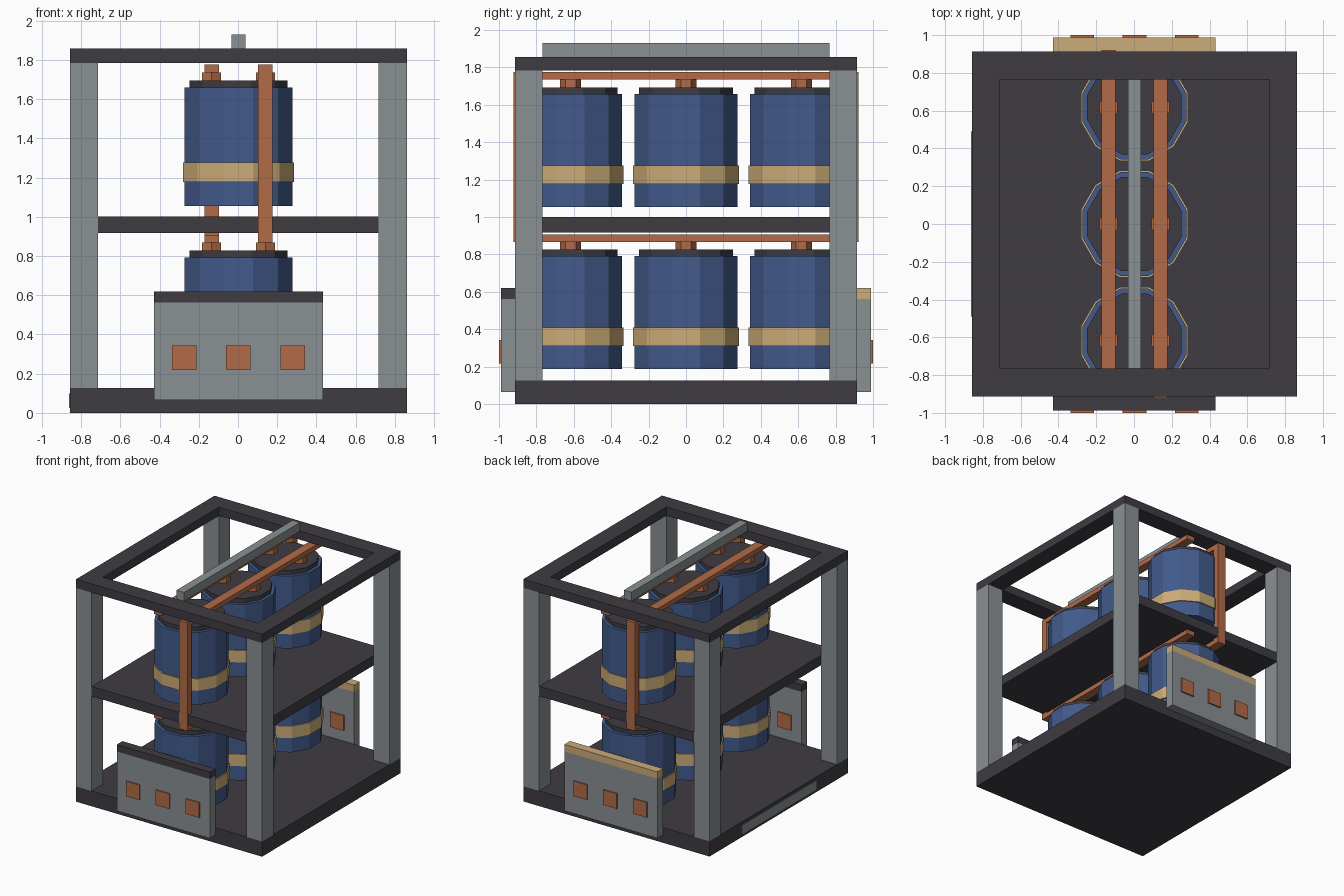
import bpy, bmesh, math

if "Cube" in bpy.data.objects:
    bpy.data.objects.remove(bpy.data.objects["Cube"])

CX = 0.0025  # frame centre: the thin side plate sticks out on -x


def material(name, rgb):
    m = bpy.data.materials.new(name)
    lin = [((c / 255 + 0.055) / 1.055) ** 2.4 for c in rgb]
    m.diffuse_color = (*lin, 1)
    m.use_nodes = True
    m.node_tree.nodes["Principled BSDF"].inputs["Base Color"].default_value = m.diffuse_color
    return m


DARK = material("charcoal", (62, 60, 66))
GREY = material("steel_grey", (138, 144, 147))
BLUE = material("cell_blue", (66, 91, 140))
TAN = material("tan", (203, 172, 120))
COPPER = material("copper", (178, 107, 72))


def finish(name, bm, mat):
    bmesh.ops.recalc_face_normals(bm, faces=bm.faces)
    me = bpy.data.meshes.new(name)
    bm.to_mesh(me)
    bm.free()
    me.materials.append(mat)
    ob = bpy.data.objects.new(name, me)
    bpy.context.collection.objects.link(ob)
    return ob


def box(name, x, y, z, mat):
    """Box from (min, max) ranges; x is relative to the frame centre."""
    bm = bmesh.new()
    bmesh.ops.create_cube(bm, size=1)
    for v in bm.verts:
        v.co = [r[0] + (c + 0.5) * (r[1] - r[0]) for c, r in zip(v.co, (x, y, z))]
        v.co.x += CX
    return finish(name, bm, mat)


def prism(name, x, y, z, apothem, sides, mat):
    """Upright prism with a flat side facing +x."""
    bm = bmesh.new()
    r = apothem / math.cos(math.pi / sides)
    ring = [bm.verts.new((CX + x + r * math.cos((i + 0.5) * math.tau / sides),
                          y + r * math.sin((i + 0.5) * math.tau / sides), z[0]))
            for i in range(sides)]
    base = bm.faces.new(ring)
    ext = bmesh.ops.extrude_face_region(bm, geom=[base], use_keep_orig=True)
    for v in ext["geom"]:
        if isinstance(v, bmesh.types.BMVert):
            v.co.z = z[1]
    return finish(name, bm, mat)


def ring_frame(name, outer, inner, z, mat):
    """Rectangular frame with an open middle."""
    bm = bmesh.new()
    loops = []
    for (hx, hy), h in ((outer, z[0]), (outer, z[1]), (inner, z[1]), (inner, z[0])):
        loops.append([bm.verts.new((CX + sx * hx, sy * hy, h))
                      for sx, sy in ((-1, -1), (1, -1), (1, 1), (-1, 1))])
    for a in range(4):
        p, q = loops[a], loops[(a + 1) % 4]
        for i in range(4):
            j = (i + 1) % 4
            bm.faces.new((p[i], p[j], q[j], q[i]))
    return finish(name, bm, mat)


# Frame: base, shelf, top ring, posts, top rail
HX, HY, IX, IY = 0.86, 0.914, 0.715, 0.766
box("base_plate", (-HX, HX), (-HY, HY), (0, 0.127), DARK)
box("middle_shelf", (-IX, IX), (-HY, HY), (0.918, 1.0), DARK)
ring_frame("top_frame", (HX, HY), (IX, IY), (1.785, 1.857), DARK)
for sx in (-1, 1):
    for sy in (-1, 1):
        box("corner_post", sorted((sx * IX, sx * HX)), sorted((sy * IY, sy * HY)),
            (0.127, 1.785), GREY)
box("top_rail", (-0.035, 0.035), (-IY, IY), (1.857, 1.93), GREY)
box("side_plate", (-HX - 0.005, -HX), (-0.49, 0.49), (0.025, 0.1), GREY)

# Two tiers of three cells with bands, caps, terminals and bus bars
BAR_X, BAR_END = 0.137, 0.866
for tier, z0 in (("lower", 0.187), ("upper", 1.054)):
    for y in (-0.617, 0, 0.617):
        prism(tier + "_cell", 0, y, (z0, z0 + 0.605), 0.275, 12, BLUE)
        prism(tier + "_cell_band", 0, y, (z0 + 0.123, z0 + 0.223), 0.284, 12, TAN)
        prism(tier + "_cell_cap", 0, y, (z0 + 0.605, z0 + 0.64), 0.25, 12, DARK)
        for s in (-1, 1):
            prism(tier + "_terminal", s * BAR_X, y, (z0 + 0.64, z0 + 0.682),
                  0.048, 6, COPPER)
    for s in (-1, 1):
        box(tier + "_bus_bar", (s * BAR_X - 0.0375, s * BAR_X + 0.0375),
            (-BAR_END, BAR_END), (z0 + 0.681, z0 + 0.721), COPPER)

# Vertical links joining the tiers, front right and back left
for s in (-1, 1):
    box("vertical_bus_bar", (s * BAR_X - 0.0375, s * BAR_X + 0.0375),
        sorted((-s * BAR_END, -s * 0.922)), (0.868, 1.775), COPPER)

# Connector panels front and back, with contacts passing through them
for side, s, cap in (("front", -1, DARK), ("back", 1, TAN)):
    span = sorted((s * HY, s * 0.988))
    box(side + "_panel", (-0.43, 0.43), span, (0.066, 0.562), GREY)
    box(side + "_panel_cap", (-0.43, 0.43), span, (0.562, 0.62), cap)
    for x in (-0.277, 0, 0.277):
        box(side + "_contact", (x - 0.0625, x + 0.0625),
            sorted((s * 0.903, s * 1.0)), (0.218, 0.343), COPPER)
